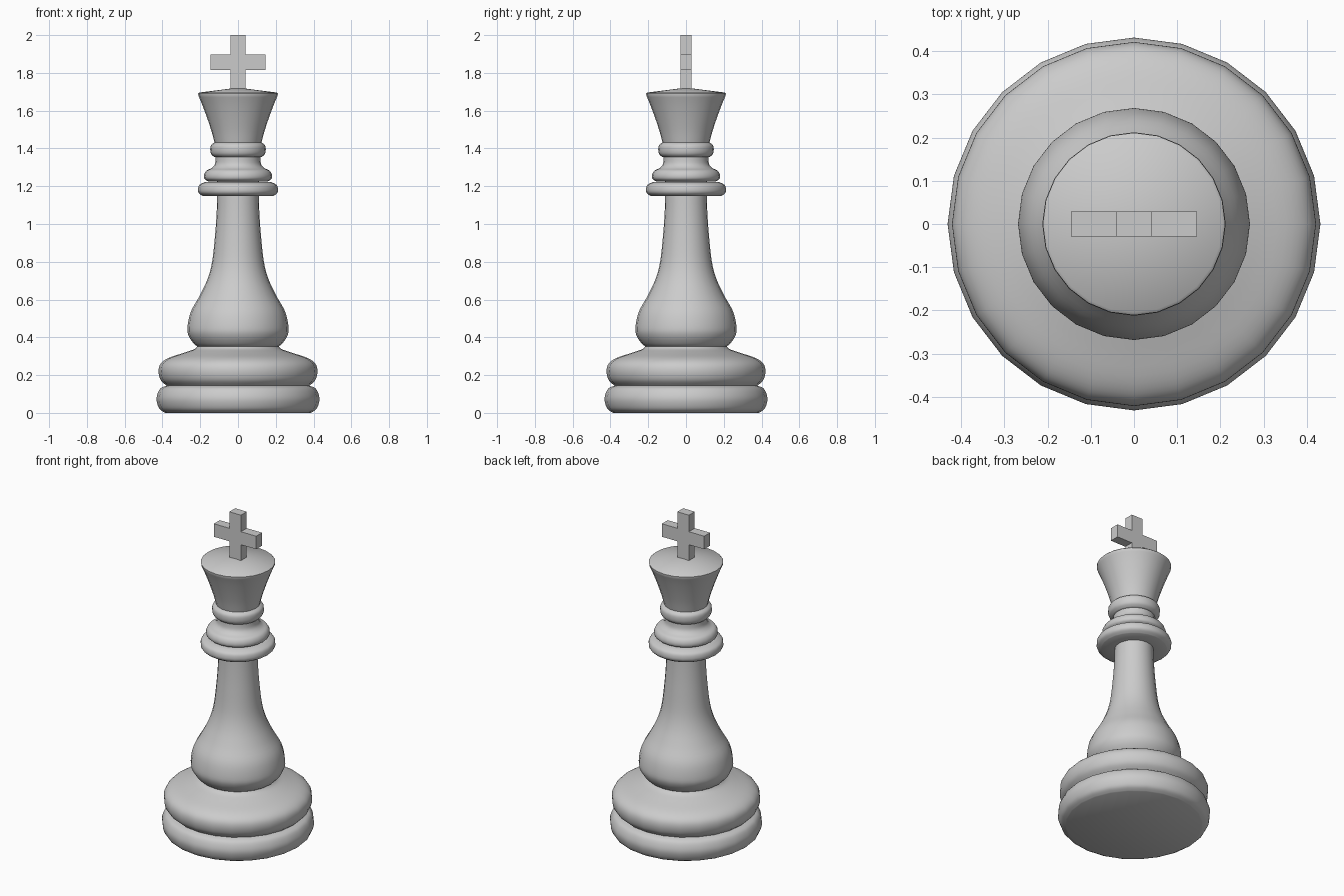
import bpy, bmesh, math

if "Cube" in bpy.data.objects:
    bpy.data.objects.remove(bpy.data.objects["Cube"])

SIDES = 24


def smooth_curve(pts, steps=4):
    """Catmull-Rom curve through (radius, z) points."""
    p = [pts[0]] + pts + [pts[-1]]
    out = []
    for a, b, c, d in zip(p, p[1:], p[2:], p[3:]):
        for k in range(steps):
            t = k / steps
            out.append(tuple(0.5 * (2 * b[i] + (c[i] - a[i]) * t
                       + (2 * a[i] - 5 * b[i] + 4 * c[i] - d[i]) * t * t
                       + (3 * b[i] - a[i] - 3 * c[i] + d[i]) * t ** 3) for i in (0, 1)))
    return out + [pts[-1]]


def finish(name, bm):
    bmesh.ops.recalc_face_normals(bm, faces=bm.faces)
    mesh = bpy.data.meshes.new(name)
    bm.to_mesh(mesh)
    bm.free()
    ob = bpy.data.objects.new(name, mesh)
    bpy.context.collection.objects.link(ob)
    return ob


def lathe(name, profile):
    """Revolve a (radius, z) profile around z."""
    bm = bmesh.new()
    rings = []
    for r, z in profile:
        n = SIDES if r > 0 else 1
        rings.append([bm.verts.new((r * math.cos(math.tau * i / SIDES),
                                    r * math.sin(math.tau * i / SIDES), z)) for i in range(n)])
    for a, b in zip(rings, rings[1:]):
        for i in range(SIDES):
            quad = [a[i % len(a)], a[(i + 1) % len(a)], b[(i + 1) % len(b)], b[i % len(b)]]
            bm.faces.new(list(dict.fromkeys(quad)))
    ob = finish(name, bm)
    bpy.ops.object.select_all(action='DESELECT')
    ob.select_set(True)
    bpy.context.view_layer.objects.active = ob
    bpy.ops.object.shade_smooth_by_angle(angle=math.radians(40))
    return ob


# Two stacked base discs
lathe("base_lower", [(0, 0)] + smooth_curve(
    [(0.385, 0), (0.415, 0.02), (0.43, 0.06), (0.428, 0.095), (0.41, 0.13), (0.375, 0.145)]) + [(0, 0.145)])
lathe("base_upper", [(0.3, 0.145)] + smooth_curve(
    [(0.38, 0.145), (0.41, 0.175), (0.421, 0.22), (0.41, 0.26), (0.37, 0.29),
     (0.29, 0.317), (0.235, 0.336), (0.215, 0.352)]))

# Bulb and tapering stem
lathe("stem", smooth_curve(
    [(0.215, 0.352), (0.235, 0.368), (0.26, 0.405), (0.268, 0.45), (0.25, 0.535), (0.203, 0.62),
     (0.162, 0.707), (0.137, 0.80), (0.121, 0.945), (0.113, 1.06), (0.11, 1.147)]))

# Collar rings and neck
lathe("collar_lower", [(0.10, 1.147)] + smooth_curve(
    [(0.185, 1.147), (0.207, 1.163), (0.212, 1.183), (0.204, 1.207), (0.175, 1.222)]) + [(0.10, 1.224)])
lathe("collar_middle", [(0.10, 1.224)] + smooth_curve(
    [(0.155, 1.224), (0.177, 1.238), (0.18, 1.26), (0.168, 1.282), (0.14, 1.296),
     (0.122, 1.318), (0.118, 1.355)]))
lathe("collar_upper", [(0.10, 1.352)] + smooth_curve(
    [(0.125, 1.354), (0.142, 1.37), (0.147, 1.395), (0.142, 1.418), (0.12, 1.434)]) + [(0.10, 1.434)])

# Flared crown with shallow cone top
lathe("crown", [(0.10, 1.42)] + smooth_curve(
    [(0.124, 1.43), (0.14, 1.49), (0.163, 1.56), (0.189, 1.63), (0.21, 1.68)])
    + [(0.211, 1.69), (0.204, 1.696), (0, 1.722)])

# Cross finial: plus outline extruded through y
w, arm, low, high, t = 0.04, 0.146, 1.816, 1.897, 0.029
half = [(w, 1.7), (w, low), (arm, low), (arm, high), (w, high), (w, 2.0)]
outline = half + [(-x, z) for x, z in reversed(half)]
bm = bmesh.new()
face = bm.faces.new([bm.verts.new((x, -t, z)) for x, z in outline])
new = bmesh.ops.extrude_face_region(bm, geom=[face])["geom"]
bmesh.ops.translate(bm, vec=(0, 2 * t, 0), verts=[v for v in new if isinstance(v, bmesh.types.BMVert)])
if not face.is_valid or len(bm.faces) < 14:
    bm.faces.new([v for v in bm.verts if v.co.y < 0])
finish("cross", bm)
